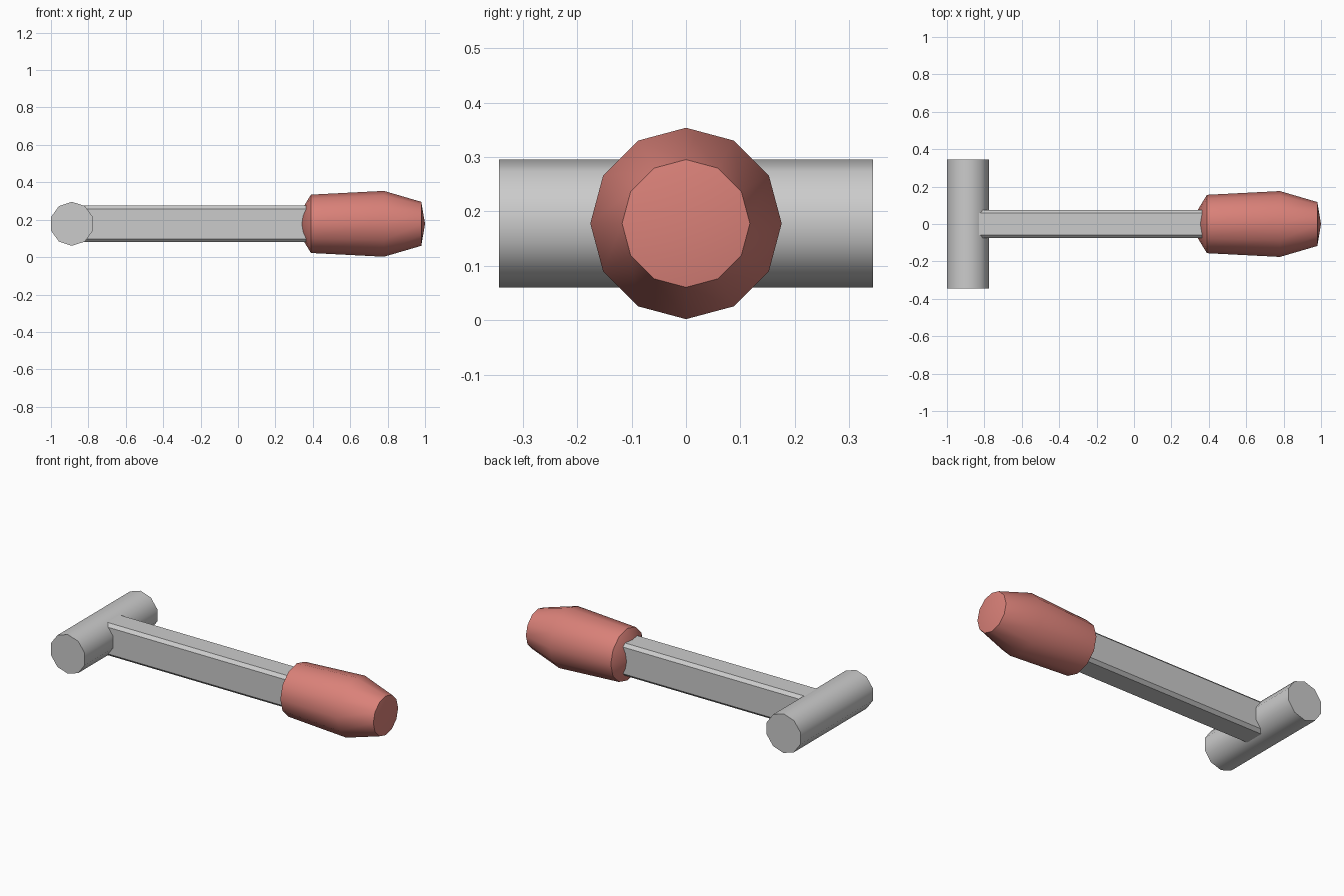
import bpy, bmesh
from math import radians, pi, sin, cos

if "Cube" in bpy.data.objects:
    bpy.data.objects.remove(bpy.data.objects["Cube"])

Z = 0.178  # height of the common axis


def smooth(obj):
    bpy.ops.object.select_all(action='DESELECT')
    obj.select_set(True)
    bpy.context.view_layer.objects.active = obj
    bpy.ops.object.shade_smooth_by_angle(angle=radians(40))


def sweep_object(name, rings, place):
    """Skin a list of rings; a ring with one point closes as a cone tip."""
    bm = bmesh.new()
    loops = [[bm.verts.new(place(*p)) for p in ring] for ring in rings]
    for a, b in zip(loops, loops[1:]):
        n = max(len(a), len(b))
        for i in range(n):
            j = (i + 1) % n
            quad = [a[i % len(a)], a[j % len(a)], b[j % len(b)], b[i % len(b)]]
            bm.faces.new(list(dict.fromkeys(quad)))
    for end in (loops[0], loops[-1]):
        if len(end) > 2:
            bm.faces.new(end)
    bmesh.ops.recalc_face_normals(bm, faces=bm.faces)
    mesh = bpy.data.meshes.new(name)
    bm.to_mesh(mesh)
    bm.free()
    obj = bpy.data.objects.new(name, mesh)
    bpy.context.collection.objects.link(obj)
    smooth(obj)
    return obj


def circle(along, radius, sides):
    """Ring with a vertex at the top."""
    if radius == 0:
        return [(along, 0, 0)]
    return [(along, radius * sin(2 * pi * i / sides), radius * cos(2 * pi * i / sides))
            for i in range(sides)]


# Head: ten-sided bar lying across the shaft
sweep_object("hammer_head", [circle(y, 0.1175, 10) for y in (-0.344, 0.344)],
             lambda a, u, v: (-0.888 + u, a, Z + v))

# Shaft: rectangular bar with chamfered long edges, running into head and grip
hy, hz, c = 0.076, 0.098, 0.018
section = [(hy, hz - c), (hy - c, hz), (c - hy, hz), (-hy, hz - c),
           (-hy, c - hz), (c - hy, -hz), (hy - c, -hz), (hy, c - hz)]
sweep_object("shaft", [[(x, y, z) for y, z in section] for x in (-0.88, 0.5)],
             lambda a, u, v: (a, u, Z + v))

# Grip: twelve-sided turned handle with shallow cone ends
profile = [(0.295, 0), (0.39, 0.156), (0.78, 0.176), (0.98, 0.1175), (1.0, 0)]
grip = sweep_object("grip", [circle(x, r, 12) for x, r in profile],
                    lambda a, u, v: (a, u, Z + v))
red = bpy.data.materials.new("grip_red")
red.diffuse_color = (0.7, 0.22, 0.19, 1)
red.use_nodes = True
red.node_tree.nodes["Principled BSDF"].inputs["Base Color"].default_value = red.diffuse_color
grip.data.materials.append(red)
